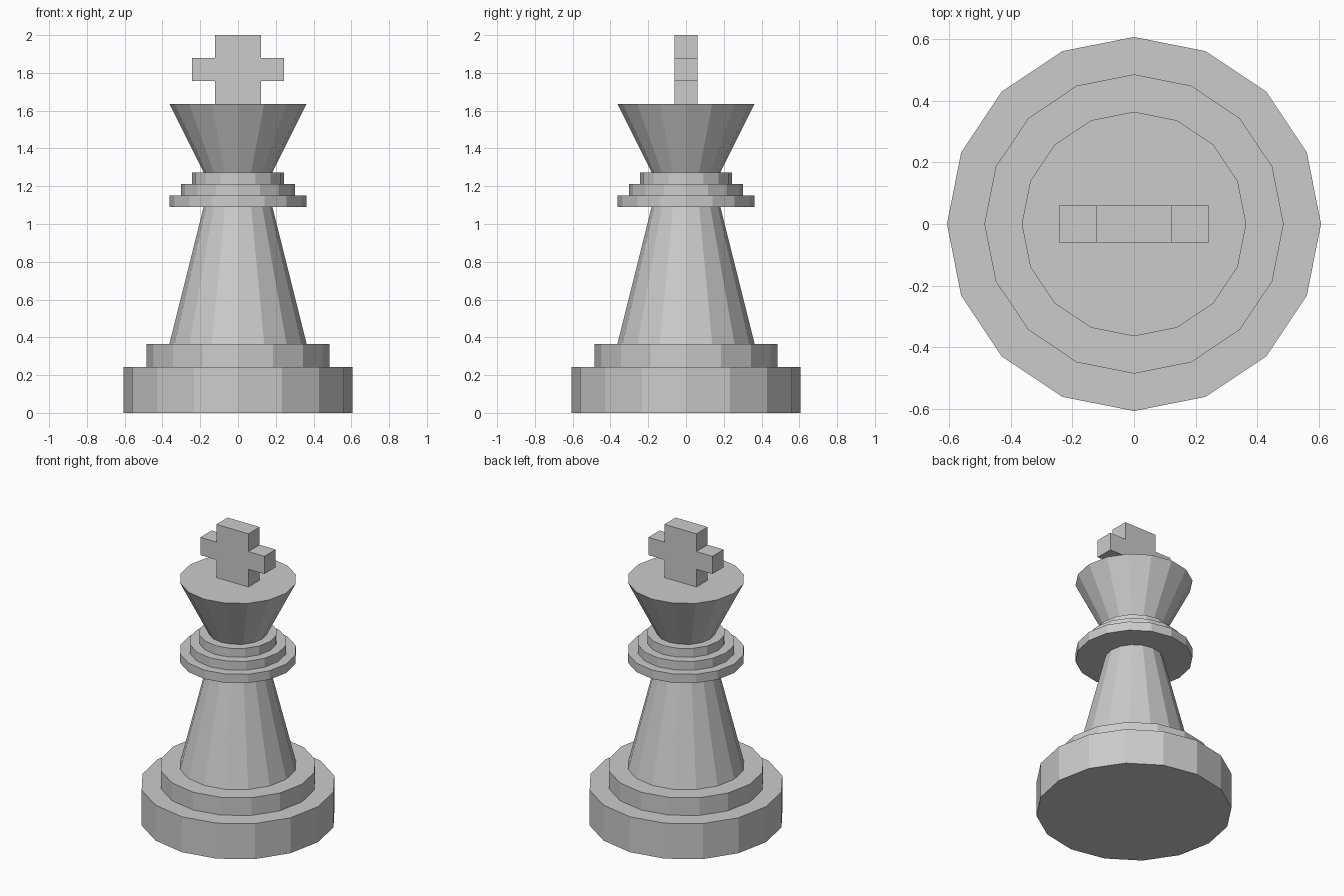
import bpy
import bmesh

cube = bpy.data.objects.get("Cube")
if cube:
    bpy.data.objects.remove(cube, do_unlink=True)

U = 2 / 16.5   # design module: the piece is 16.5 modules tall
SIDES = 16

grey = bpy.data.materials.new("light_grey")
grey.use_nodes = True
colour = (0.6, 0.6, 0.6, 1)
grey.diffuse_color = colour
grey.node_tree.nodes["Principled BSDF"].inputs["Base Color"].default_value = colour


def finish(name, bm):
    bmesh.ops.recalc_face_normals(bm, faces=bm.faces)
    mesh = bpy.data.meshes.new(name)
    bm.to_mesh(mesh)
    bm.free()
    mesh.materials.append(grey)
    obj = bpy.data.objects.new(name, mesh)
    bpy.context.collection.objects.link(obj)
    return obj


def frustum(name, bottom, top, r_bottom, r_top):
    """Flat-sided round section; all sizes in modules."""
    bm = bmesh.new()
    bmesh.ops.create_cone(bm, cap_ends=True, segments=SIDES,
                          radius1=r_bottom * U, radius2=r_top * U,
                          depth=(top - bottom) * U)
    bmesh.ops.translate(bm, verts=bm.verts, vec=(0, 0, (bottom + top) / 2 * U))
    return finish(name, bm)


# Stepped base, tapering body, collar rings and flared crown
frustum("base", 0, 2, 5, 5)
frustum("base_step", 2, 3, 4, 4)
frustum("body", 3, 9, 3, 1.5)
for i, part in enumerate(("lower", "middle", "upper")):
    z, r = 9 + i / 2, 3 - i / 2
    frustum(part + "_collar", z, z + 0.5, r, r)
frustum("crown", 10.5, 13.5, 1.5, 3)

# Cross: half outline mirrored across x, then extruded front to back
half = [(1, 13.5), (1, 14.5), (2, 14.5), (2, 15.5), (1, 15.5), (1, 16.5)]
outline = half + [(-x, z) for x, z in reversed(half)]
bm = bmesh.new()
face = bm.faces.new([bm.verts.new((x * U, -U / 2, z * U)) for x, z in outline])
new = bmesh.ops.extrude_face_region(bm, geom=[face], use_keep_orig=True)["geom"]
bmesh.ops.translate(bm, vec=(0, U, 0),
                    verts=[g for g in new if isinstance(g, bmesh.types.BMVert)])
finish("cross", bm)
